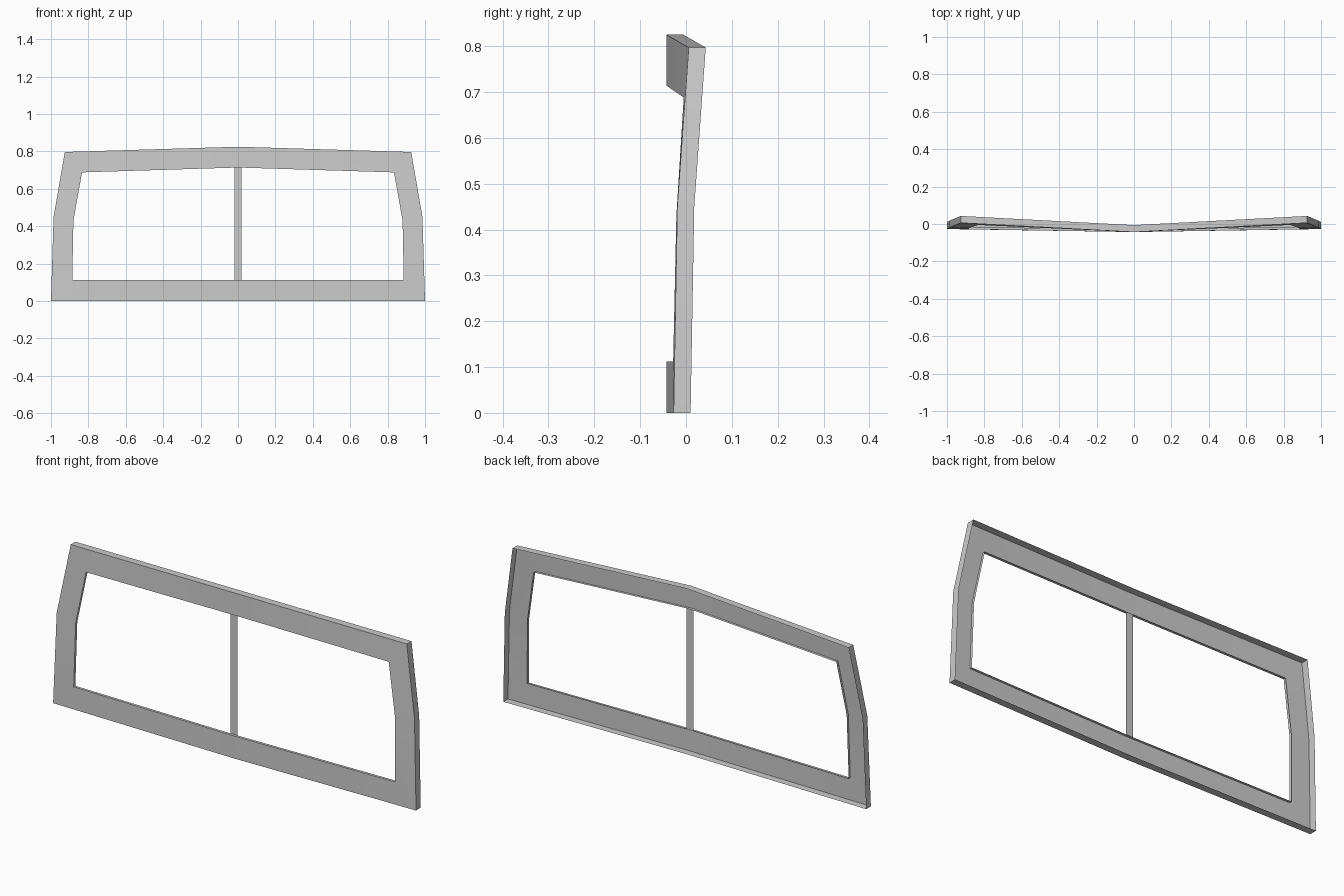
import bpy, bmesh
from math import radians

if "Cube" in bpy.data.objects:
    bpy.data.objects.remove(bpy.data.objects["Cube"])

RIM, LIP = 0.037, 0.013  # depth of the outer rim and of the opening's lip
# Right half of the frame, bottom centre round to top centre: (x, front y, z)
outer = [(0, -0.043, 0), (1, -0.027, 0), (0.986, -0.019, 0.45),
         (0.926, 0.006, 0.797), (0, -0.043, 0.825)]
inner = [(0, -0.043, 0.112), (0.886, -0.028, 0.112), (0.88, -0.021, 0.43),
         (0.834, -0.005, 0.688), (0, -0.043, 0.714)]


def add_object(name, bm):
    mesh = bpy.data.meshes.new(name)
    bm.to_mesh(mesh)
    bm.free()
    obj = bpy.data.objects.new(name, mesh)
    bpy.context.collection.objects.link(obj)
    return obj


# Pressed window frame, open at the back: outer rim, front panel, inner lip
bm = bmesh.new()
rails = [[bm.verts.new((x, y + dy, z)) for x, y, z in pts]
         for pts, dy in ((outer, RIM), (outer, 0), (inner, 0), (inner, LIP))]
for a, b in zip(rails, rails[1:]):
    for i in range(len(outer) - 1):
        bm.faces.new((a[i], a[i + 1], b[i + 1], b[i]))
frame = add_object("window_frame", bm)
mirror = frame.modifiers.new("mirror", 'MIRROR')
mirror.use_clip = True
bpy.context.view_layer.objects.active = frame
frame.select_set(True)
bpy.ops.object.shade_smooth_by_angle(angle=radians(30))

# Flat centre divider strip, at the back edge of the lip
bm = bmesh.new()
bm.faces.new([bm.verts.new((x, -0.043 + LIP, z)) for x, z in
              ((-0.019, 0.112), (0.019, 0.112), (0.019, 0.714), (-0.019, 0.714))])
add_object("centre_divider", bm)
